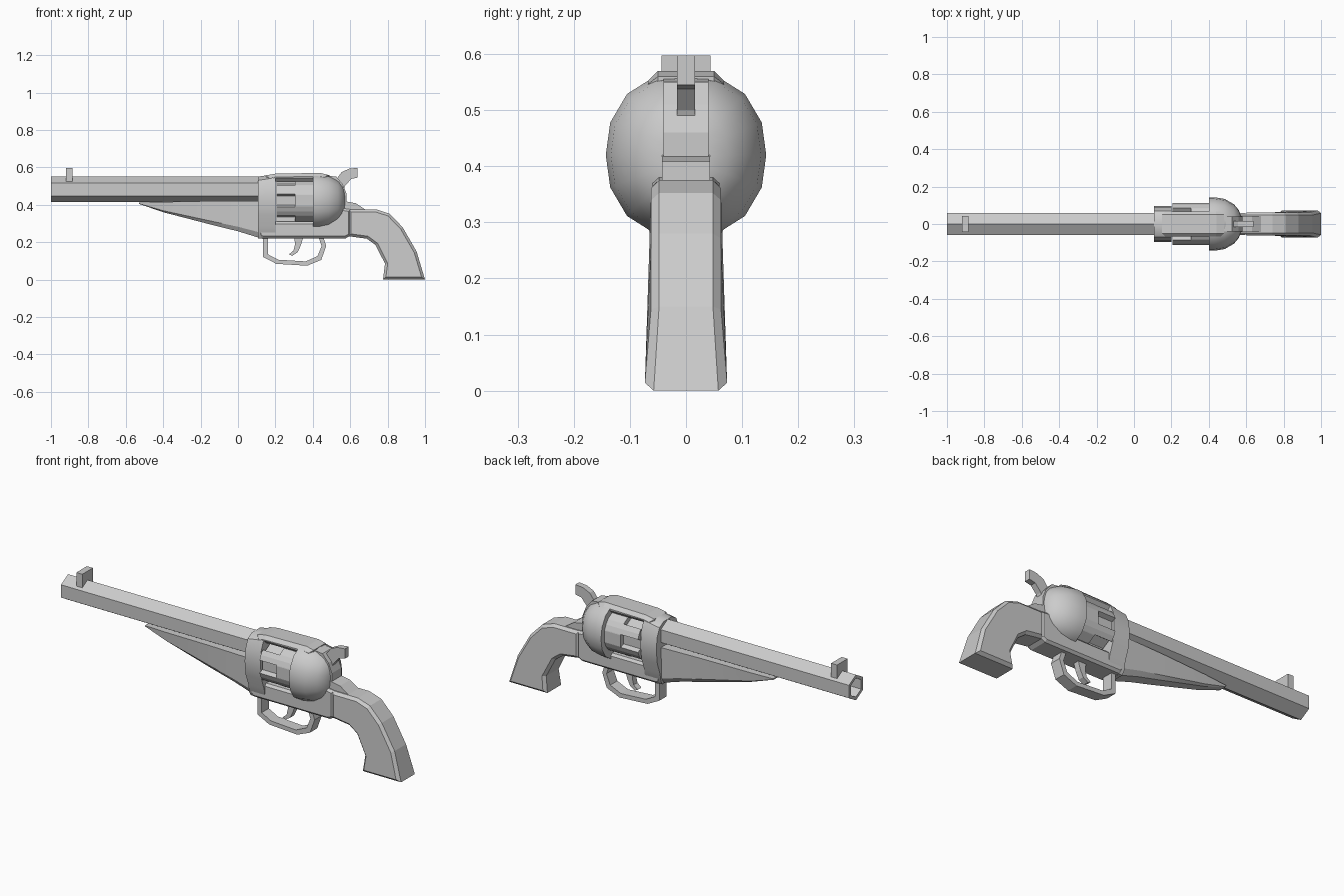
import bpy, bmesh
from math import sin, cos, pi, radians

if "Cube" in bpy.data.objects:
    bpy.data.objects.remove(bpy.data.objects["Cube"])


def finish(bm, name, smooth=None):
    bmesh.ops.recalc_face_normals(bm, faces=bm.faces)
    mesh = bpy.data.meshes.new(name)
    bm.to_mesh(mesh)
    bm.free()
    ob = bpy.data.objects.new(name, mesh)
    bpy.context.collection.objects.link(ob)
    if smooth:
        bpy.ops.object.select_all(action='DESELECT')
        ob.select_set(True)
        bpy.context.view_layer.objects.active = ob
        bpy.ops.object.shade_smooth_by_angle(angle=radians(smooth))
    return ob


def loft(name, rings, smooth=None):
    """Skin a list of equal-length (x, y, z) rings and cap both ends."""
    bm = bmesh.new()
    vs = [[bm.verts.new(p) for p in r] for r in rings]
    n = len(vs[0])
    for a, b in zip(vs, vs[1:]):
        for i in range(n):
            j = (i + 1) % n
            bm.faces.new((a[i], a[j], b[j], b[i]))
    bm.faces.new(vs[0])
    bm.faces.new(vs[-1])
    return finish(bm, name, smooth)


def prism(name, pts, w, bevel=0, flare=None, smooth=None):
    """Extrude an (x, z) profile to y = +-w; optionally bevel the side rims."""
    bm = bmesh.new()
    a = [bm.verts.new((x, -w, z)) for x, z in pts]
    b = [bm.verts.new((x, w, z)) for x, z in pts]
    caps = [bm.faces.new(a), bm.faces.new(b)]
    for i in range(len(pts)):
        j = (i + 1) % len(pts)
        bm.faces.new((a[i], a[j], b[j], b[i]))
    bmesh.ops.recalc_face_normals(bm, faces=bm.faces)
    if bevel:
        rim = list({e for f in caps for e in f.edges})
        bmesh.ops.bevel(bm, geom=rim, offset=bevel, segments=1, affect='EDGES')
    if flare:
        for v in bm.verts:
            v.co.y *= flare(v.co.z)
    return finish(bm, name, smooth)


def oval(x, ry, rz, zc, n=16, power=2.0, start=0.0):
    pts = []
    for i in range(n):
        a = start + 2 * pi * i / n
        c, s = cos(a), sin(a)
        k = (abs(c) ** power + abs(s) ** power) ** (-1 / power)
        pts.append((x, ry * c * k, zc + rz * s * k))
    return pts


def mirrored(x, half):
    """Full section from a half section of (y, z) points, top to bottom."""
    return [(x, y, z) for y, z in half] + [(x, -y, z) for y, z in reversed(half)]


# Hexagonal barrel with a bored muzzle
def hexagon(x, r):
    return oval(x, r, r, 0.482, 6, start=pi / 2)


loft("barrel", [hexagon(0.13, 0.068), hexagon(-1, 0.068),
                hexagon(-1, 0.05), hexagon(-0.8, 0.05)])
prism("front_sight", [(-0.92, 0.52), (-0.885, 0.52), (-0.885, 0.597), (-0.92, 0.597)], 0.044)

# Tapered housing under the barrel
wedge = [(-0.53, 0.405, 0.412, 0.025), (-0.4, 0.36, 0.415, 0.036),
         (-0.13, 0.29, 0.42, 0.048), (0.0, 0.258, 0.42, 0.053), (0.13, 0.218, 0.42, 0.058)]
loft("under_barrel_housing",
     [mirrored(x, [(w, top), (w * 0.9, bot + (top - bot) * 0.15), (w * 0.6, bot)])
      for x, bot, top, w in wedge], 25)

# Frame: front collar, top strap, lower frame
def collar(x, top):
    return mirrored(x, [(0.035, top), (0.07, top - 0.02), (0.09, top - 0.065), (0.097, 0.42),
                        (0.088, 0.345), (0.066, 0.285), (0.058, 0.24), (0.045, 0.22)])


loft("frame_collar", [collar(0.107, 0.55), collar(0.2, 0.565)], 30)
prism("top_strap", [(0.15, 0.525), (0.15, 0.557), (0.2, 0.566), (0.44, 0.57),
                    (0.48, 0.56), (0.48, 0.525)], 0.068, 0.018)
prism("lower_frame", [(0.11, 0.235), (0.13, 0.22), (0.575, 0.22), (0.602, 0.235),
                      (0.602, 0.375), (0.5, 0.39), (0.4, 0.31), (0.11, 0.31)], 0.06, 0.012)

# Rounded recoil shield behind the cylinder
shield = [(0.4, 0.143, 0.148), (0.43, 0.143, 0.148), (0.485, 0.134, 0.138),
          (0.535, 0.105, 0.112), (0.56, 0.075, 0.085), (0.573, 0.04, 0.05)]
loft("recoil_shield", [oval(x, ry, rz, 0.42, 16, 2.25) for x, ry, rz in shield], 40)

# Cylinder with six flutes
def fluted(x, depth):
    ring = []
    for k in range(6):
        for da, r in ((-17, 0), (-15, depth), (15, depth), (17, 0), (30, 0)):
            a = radians(60 * k + da)
            ring.append((x, (0.117 - r) * cos(a), 0.423 + (0.117 - r) * sin(a)))
    return ring


loft("cylinder", [fluted(0.205, 0.025), fluted(0.305, 0.025),
                  fluted(0.306, 0), fluted(0.41, 0)])

# Rear of the frame and the tang running into the grip
prism("hammer_housing", [(0.48, 0.36), (0.48, 0.555), (0.525, 0.55), (0.56, 0.51),
                         (0.58, 0.46), (0.58, 0.36)], 0.04)
prism("tang", [(0.54, 0.33), (0.54, 0.44), (0.575, 0.418), (0.63, 0.408),
               (0.68, 0.375), (0.7, 0.33)], 0.043)

# Hammer
prism("hammer", [(0.515, 0.50), (0.525, 0.535), (0.555, 0.575), (0.595, 0.593), (0.64, 0.597),
                 (0.64, 0.545), (0.605, 0.538), (0.572, 0.50), (0.56, 0.47)], 0.016)

# Grip, flaring towards the butt
prism("grip", [(0.59, 0.375), (0.74, 0.375), (0.81, 0.352), (0.88, 0.28), (0.955, 0.15),
               (1.0, 0.0), (0.775, 0.0), (0.786, 0.085), (0.735, 0.185), (0.69, 0.218),
               (0.59, 0.232)], 0.062, 0.014,
      flare=lambda z: 1 + 0.2 * max(0, 0.15 - z) / 0.15)

# Trigger guard and trigger
outer = [(0.135, 0.23), (0.135, 0.12), (0.205, 0.084), (0.37, 0.074),
         (0.445, 0.105), (0.472, 0.18), (0.455, 0.23)]
inner = [(0.43, 0.23), (0.447, 0.18), (0.425, 0.125), (0.362, 0.097),
         (0.215, 0.106), (0.16, 0.135), (0.16, 0.23)]
prism("trigger_guard", outer + inner, 0.03)
prism("trigger", [(0.30, 0.23), (0.305, 0.19), (0.297, 0.155), (0.273, 0.135), (0.29, 0.127),
                  (0.318, 0.145), (0.335, 0.18), (0.35, 0.23)], 0.016)
